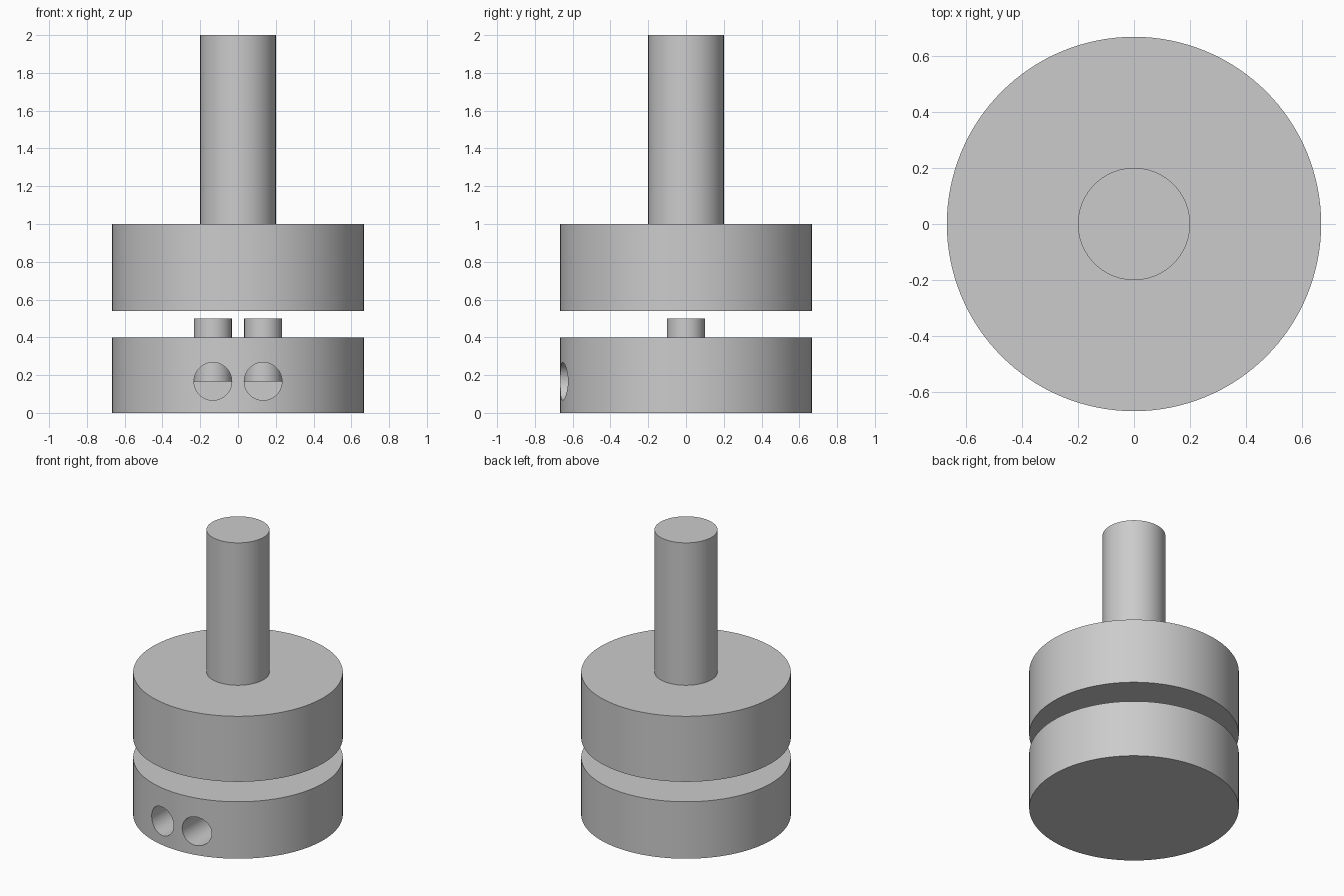
import bpy
import math

cube = bpy.data.objects.get("Cube")
if cube:
    bpy.data.objects.remove(cube, do_unlink=True)

grey = bpy.data.materials.new("plain_grey")
grey.use_nodes = True
colour = (0.6, 0.6, 0.6, 1.0)
grey.diffuse_color = colour
grey.node_tree.nodes["Principled BSDF"].inputs["Base Color"].default_value = colour


def cylinder(name, radius, z_low, z_high, x=0.0, sides=128):
    """Upright cylinder between two heights."""
    bpy.ops.mesh.primitive_cylinder_add(
        vertices=sides, radius=radius, depth=z_high - z_low,
        location=(x, 0, (z_low + z_high) / 2))
    obj = bpy.context.object
    obj.name = name
    obj.data.materials.append(grey)
    return obj


def smooth(obj):
    bpy.ops.object.select_all(action="DESELECT")
    obj.select_set(True)
    bpy.context.view_layer.objects.active = obj
    bpy.ops.object.shade_smooth_by_angle(angle=math.radians(30))


DRUM_RADIUS = 0.667
BORE_RADIUS = 0.1
BORE_X = 0.133
BORE_Z = 0.167

# Main stacked parts
base_drum = cylinder("base_drum", DRUM_RADIUS, 0.0, 0.4)
upper_drum = cylinder("upper_drum", DRUM_RADIUS, 0.54, 1.0)
shaft = cylinder("shaft", 0.2, 1.0, 2.0, sides=96)
parts = [base_drum, upper_drum, shaft]

for side, sign in (("left", 1), ("right", -1)):
    # Blind bore from the front of the base to its middle
    bpy.ops.mesh.primitive_cylinder_add(
        vertices=64, radius=BORE_RADIUS, depth=1.0,
        location=(sign * BORE_X, -0.5, BORE_Z), rotation=(math.pi / 2, 0, 0))
    cutter = bpy.context.object
    cutter.name = side + "_bore_cutter"
    cutter.hide_render = True
    cutter.data.materials.append(grey)
    cut = base_drum.modifiers.new(side + "_bore", "BOOLEAN")
    cut.operation = "DIFFERENCE"
    cut.solver = "EXACT"
    cut.object = cutter
    bpy.context.view_layer.objects.active = base_drum
    bpy.ops.object.modifier_apply(modifier=cut.name)
    bpy.data.objects.remove(cutter, do_unlink=True)

    # Pin that stands above the base and reaches down into the bore
    parts.append(cylinder(side + "_pin", BORE_RADIUS, BORE_Z, 0.5,
                          x=sign * BORE_X, sides=64))

for part in parts:
    smooth(part)
